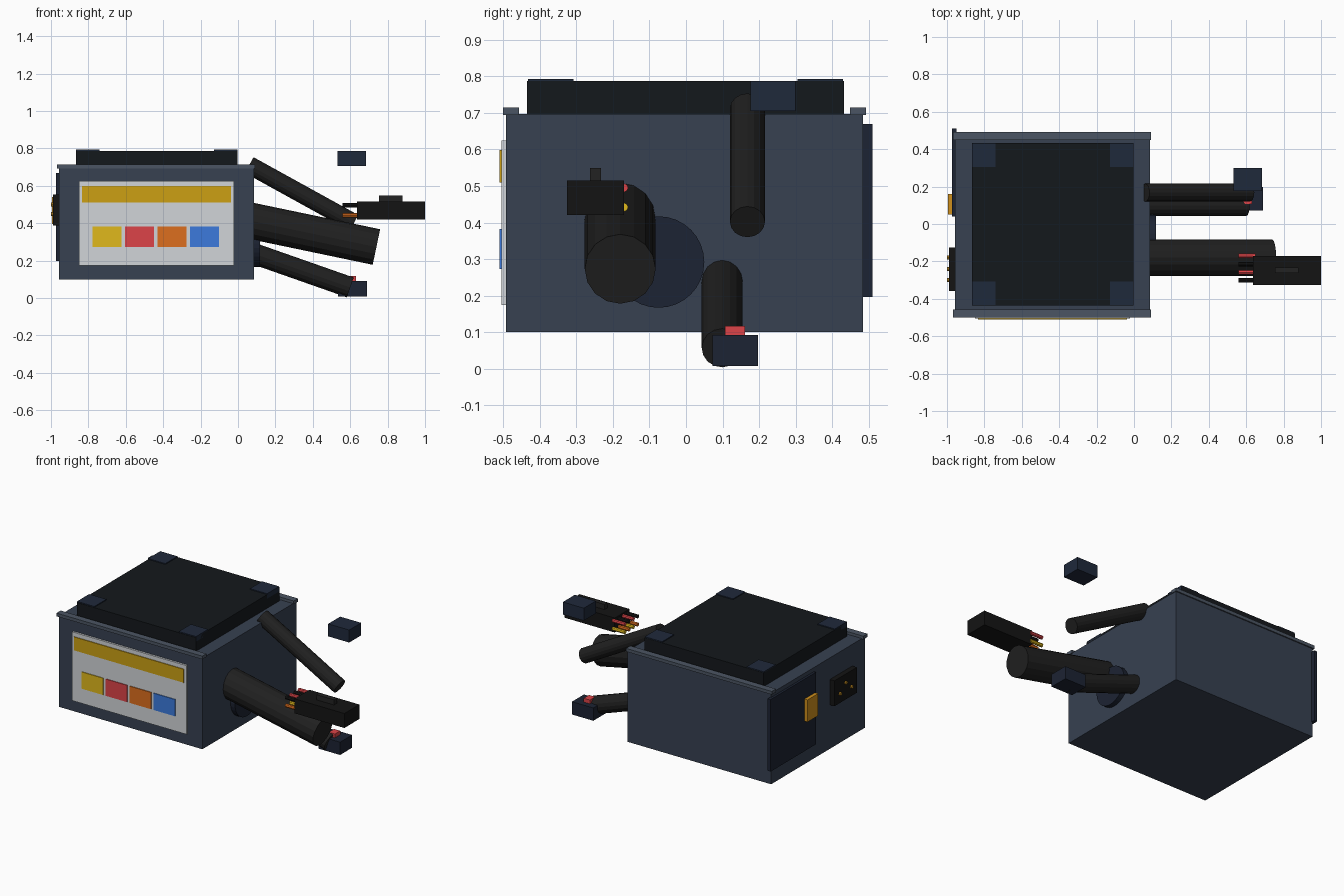
import bpy
from mathutils import Vector

if "Cube" in bpy.data.objects:
    bpy.data.objects.remove(bpy.data.objects["Cube"])

mats = {}


def paint(obj, hexcol):
    """Assign a flat colour given as an sRGB hex string."""
    if hexcol not in mats:
        rgb = [int(hexcol[i:i + 2], 16) / 255 for i in (0, 2, 4)]
        lin = [c / 12.92 if c < 0.04 else ((c + 0.055) / 1.055) ** 2.4 for c in rgb]
        mats[hexcol] = bpy.data.materials.new("colour_" + hexcol)
        mats[hexcol].diffuse_color = (*lin, 1)
    obj.data.materials.append(mats[hexcol])


def box(name, x, y, z, col):
    """Box from (min, max) ranges on each axis."""
    bpy.ops.mesh.primitive_cube_add(size=1)
    o = bpy.context.object
    o.name = name
    for v in o.data.vertices:
        v.co = [r[0] if c < 0 else r[1] for c, r in zip(v.co, (x, y, z))]
    paint(o, col)
    return o


def rod(name, a, b, r, col, sides=16):
    """Cylinder between two points."""
    a, b = Vector(a), Vector(b)
    bpy.ops.mesh.primitive_cylinder_add(vertices=sides, radius=r, depth=(b - a).length,
                                        location=(a + b) / 2)
    o = bpy.context.object
    o.name = name
    o.rotation_euler = (b - a).to_track_quat('Z', 'Y').to_euler()
    paint(o, col)
    return o


BODY, LIP, NAVY, PANEL = "374151", "4B5563", "1F293B", "1C2333"
BLACK, FAN, CABLE = "141414", "14181C", "202020"
RED, YELLOW, ORANGE, BLUE = "DC4448", "E0B81C", "DC6E1E", "3C7ADC"

# Casing with a raised lip along front and back top edges
box("casing", (-0.957, 0.086), (-0.492, 0.484), (0.10, 0.697), BODY)
box("front_lip", (-0.968, 0.091), (-0.50, -0.457), (0.694, 0.715), LIP)
box("back_lip", (-0.968, 0.091), (0.448, 0.492), (0.694, 0.715), LIP)

# Fan block with four corner pads
box("fan_block", (-0.866, -0.002), (-0.435, 0.432), (0.69, 0.787), FAN)
for i, x in enumerate((-0.866, -0.127)):
    for j, y in enumerate((-0.432, 0.305)):
        box(f"fan_corner_{i}{j}", (x, x + 0.125), (y, y + 0.125), (0.76, 0.793), NAVY)

# Front label with a stripe and four colour swatches
box("label", (-0.85, -0.021), (-0.505, -0.49), (0.174, 0.625), "D1D5D8")
box("label_stripe", (-0.834, -0.037), (-0.51, -0.50), (0.51, 0.598), "CCA014")
for i, col in enumerate((YELLOW, RED, ORANGE, BLUE)):
    x = -0.779 + i * 0.174
    box(f"label_swatch_{i}", (x, x + 0.155), (-0.51, -0.50), (0.273, 0.383), col)

# Left side: panel, rocker switch, mains socket with three pins
box("side_panel", (-0.972, -0.95), (0.04, 0.51), (0.197, 0.67), PANEL)
box("rocker_switch", (-0.995, -0.965), (0.05, 0.16), (0.395, 0.54), "D0901C")
box("mains_socket", (-0.99, -0.95), (-0.358, -0.125), (0.388, 0.555), BLACK)
for i, (y, z) in enumerate(((-0.30, 0.45), (-0.24, 0.50), (-0.18, 0.45))):
    rod(f"socket_pin_{i}", (-1.0, y, z), (-0.97, y, z), 0.011, "C08A20", 8)

# Right side: cable outlet and three cables
rod("cable_outlet", (0.07, -0.075, 0.292), (0.118, -0.075, 0.292), 0.125, PANEL, 32)
rod("main_cable", (0.05, -0.18, 0.417), (0.74, -0.18, 0.273), 0.097, CABLE)
rod("upper_cable", (0.06, 0.168, 0.711), (0.62, 0.168, 0.402), 0.048, CABLE)
rod("lower_cable", (0.05, 0.099, 0.25), (0.60, 0.099, 0.057), 0.056, CABLE)

# Small plugs; the lower one carries a red latch
box("upper_plug", (0.532, 0.684), (0.176, 0.30), (0.705, 0.787), NAVY)
box("lower_plug", (0.535, 0.69), (0.073, 0.197), (0.008, 0.092), PANEL)
box("lower_plug_latch", (0.585, 0.63), (0.106, 0.161), (0.08, 0.117), RED)

# Main connector with a clip and two rows of wires
box("main_connector", (0.637, 1.0), (-0.325, -0.17), (0.42, 0.515), BLACK)
box("connector_clip", (0.754, 0.88), (-0.262, -0.232), (0.51, 0.549), "222222")
for i in range(4):
    y = -0.302 + i * 0.044
    rod(f"top_wire_{i}", (0.56, y, 0.495), (0.65, y, 0.495), 0.012, (BLACK, RED)[i % 2], 8)
    rod(f"bottom_wire_{i}", (0.56, y, 0.442), (0.65, y, 0.442), 0.012, (ORANGE, YELLOW)[i % 2], 8)

for m in bpy.data.materials:
    if m.users and not m.is_grease_pencil:
        m.use_nodes = True
        m.node_tree.nodes["Principled BSDF"].inputs["Base Color"].default_value = m.diffuse_color
